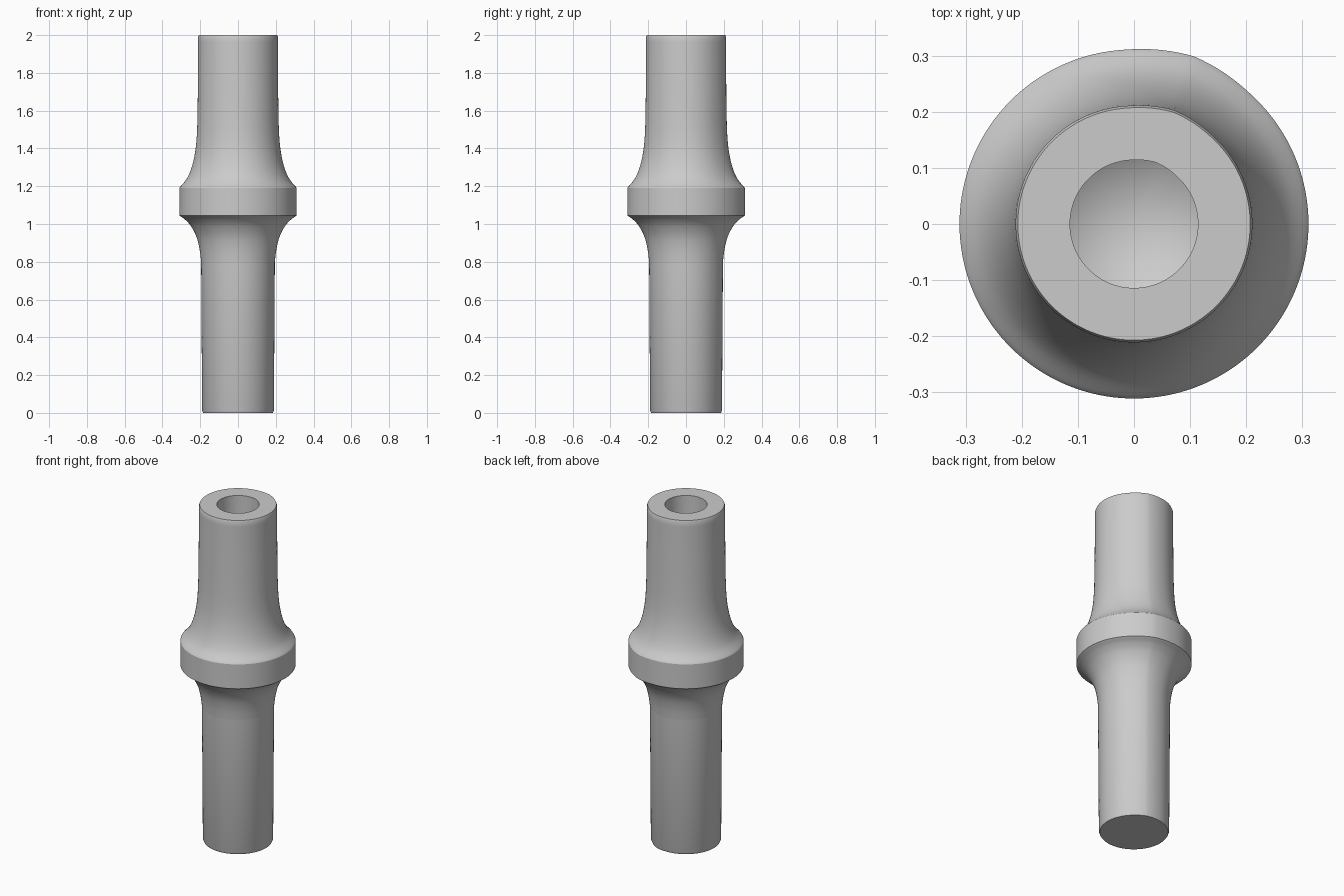
import bpy, bmesh, math

if "Cube" in bpy.data.objects:
    bpy.data.objects.remove(bpy.data.objects["Cube"])

SIDES = 144
SEAM = math.radians(70.4)
SPREAD = math.radians(24)


def curve(points, steps=5):
    """Smooth curve through (radius, height) points."""
    pts = [points[0]] + points + [points[-1]]
    out = []
    for a, b, c, d in zip(pts, pts[1:], pts[2:], pts[3:]):
        for i in range(steps):
            t = i / steps
            out.append(tuple(0.5 * (2 * q + (r - p) * t + (2 * p - 5 * q + 4 * r - s) * t * t
                                    + (3 * q - p - 3 * r + s) * t ** 3)
                             for p, q, r, s in zip(a, b, c, d)))
    return out + [points[-1]]


def swell(angle):
    """Slight ridge running down the seam."""
    away = abs((angle - SEAM + math.pi) % (2 * math.pi) - math.pi)
    return 1 + 0.02 * max(0, 1 - away / SPREAD) ** 1.3


def lathe(name, profile, material):
    bm = bmesh.new()
    rings = []
    for radius, z in profile:
        if radius == 0:
            rings.append([bm.verts.new((0, 0, z))] * SIDES)
            continue
        ring = []
        for i in range(SIDES):
            a = SEAM + 2 * math.pi * i / SIDES
            r = radius * swell(a)
            ring.append(bm.verts.new((r * math.cos(a), r * math.sin(a), z)))
        rings.append(ring)
    for low, high in zip(rings, rings[1:]):
        for i in range(SIDES):
            j = (i + 1) % SIDES
            corners = dict.fromkeys((low[i], low[j], high[j], high[i]))
            bm.faces.new(list(corners))
    bmesh.ops.recalc_face_normals(bm, faces=bm.faces)
    mesh = bpy.data.meshes.new(name)
    bm.to_mesh(mesh)
    bm.free()
    mesh.materials.append(material)
    obj = bpy.data.objects.new(name, mesh)
    bpy.context.collection.objects.link(obj)
    bpy.ops.object.select_all(action="DESELECT")
    obj.select_set(True)
    bpy.context.view_layer.objects.active = obj
    bpy.ops.object.shade_smooth_by_angle(angle=math.radians(30))
    return obj


grey = bpy.data.materials.new("plain grey")
grey.use_nodes = True
grey.diffuse_color = (0.6, 0.6, 0.6, 1)
grey.node_tree.nodes["Principled BSDF"].inputs["Base Color"].default_value = grey.diffuse_color

# Lower shank flaring out to the collar
shank = [(0, 0), (0.185, 0), (0.19, 0.012)]
lower_flare = curve([(0.195, 0.8), (0.204, 0.87), (0.221, 0.935),
                     (0.25, 0.99), (0.28, 1.023), (0.304, 1.04)])
# Collar, then the upper neck narrowing to the rim
collar = [(0.311, 1.045), (0.311, 1.19)]
upper_flare = curve([(0.308, 1.195), (0.273, 1.237), (0.247, 1.295), (0.228, 1.375),
                     (0.218, 1.47), (0.214, 1.6), (0.212, 1.8), (0.211, 1.99)])
rim = [(0.207, 2)]
# Socket with a pointed floor
socket = [(0.114, 2), (0.114, 1.75), (0, 1.68)]

lathe("stepped_pin", shank + lower_flare + collar + upper_flare + rim + socket, grey)
